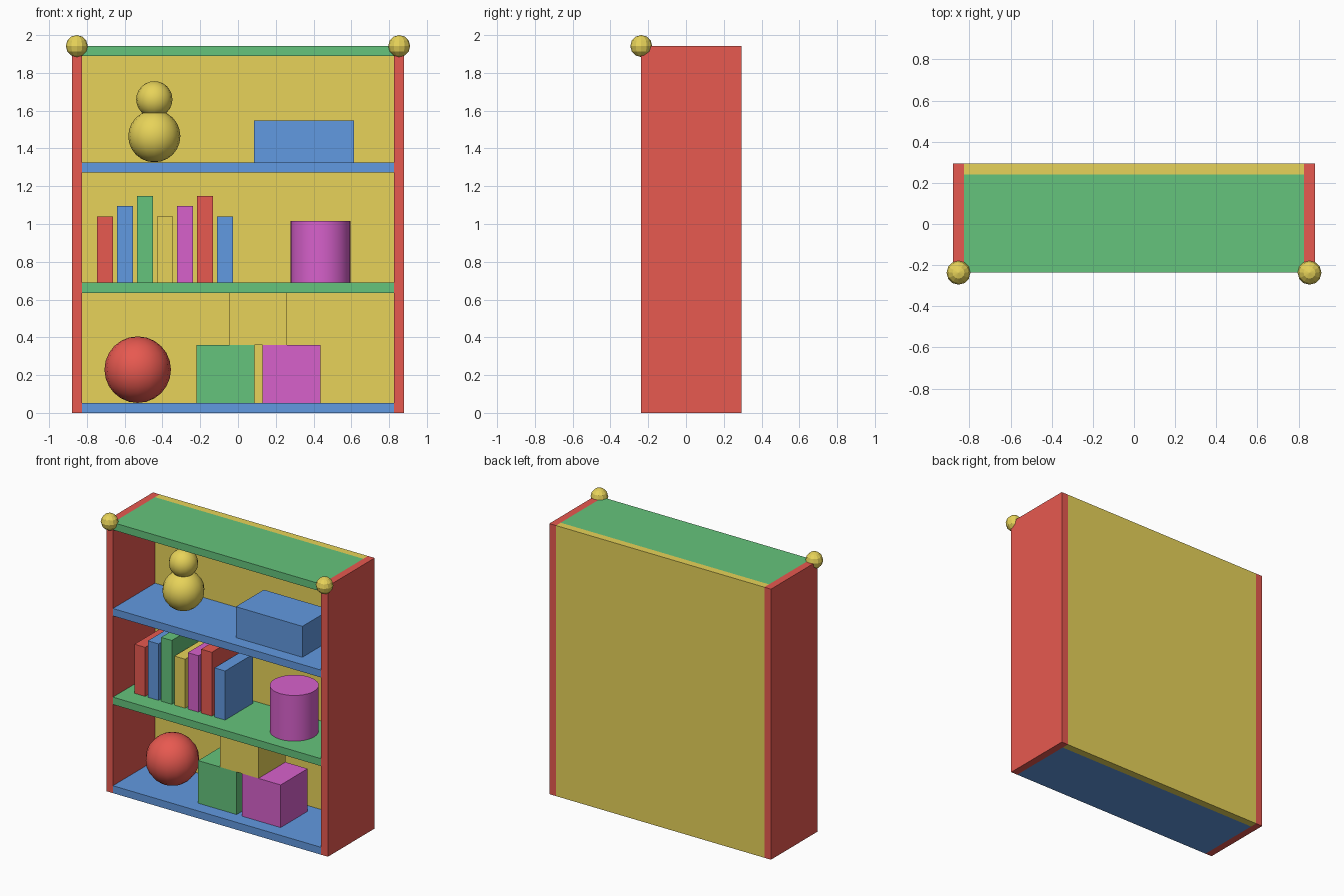
import bpy
import math

if "Cube" in bpy.data.objects:
    bpy.data.objects.remove(bpy.data.objects["Cube"])

COLORS = {
    "red": (0.80, 0.10, 0.08, 1), "blue": (0.12, 0.32, 0.75, 1),
    "green": (0.13, 0.55, 0.20, 1), "yellow": (0.80, 0.65, 0.10, 1),
    "magenta": (0.68, 0.12, 0.60, 1),
}
MATS = {}
for name, rgba in COLORS.items():
    MATS[name] = bpy.data.materials.new(name)
    MATS[name].diffuse_color = rgba


def finish(name, color, smooth=False):
    ob = bpy.context.object
    ob.name = name
    ob.data.materials.append(MATS[color])
    if smooth:
        bpy.ops.object.shade_smooth_by_angle(angle=math.radians(30))
    return ob


def box(name, color, x, y, z):
    """Box from (min, max) ranges."""
    bpy.ops.mesh.primitive_cube_add(size=1, location=[sum(r) / 2 for r in (x, y, z)])
    ob = finish(name, color)
    for v in ob.data.vertices:
        v.co = [c * (r[1] - r[0]) for c, r in zip(v.co, (x, y, z))]
    return ob


def ball(name, color, loc, r, segs=16, rings=12, smooth=True):
    bpy.ops.mesh.primitive_uv_sphere_add(segments=segs, ring_count=rings, radius=r, location=loc)
    return finish(name, color, smooth)


T = 0.053                      # board thickness
W, H = 0.88, 1.942             # half width, height
Y0, Y1 = -0.237, 0.293         # front and back
IN = W - T                     # half inner width
SHELF1, SHELF2 = 0.689, 1.325  # tops of the raised shelves
YC = 0.014                     # depth line of the contents

# Case: sides with finials, back panel, shelves
for side, s in (("left", -1), ("right", 1)):
    box(f"{side}_side_panel", "red", sorted((s * IN, s * W)), (Y0, Y1), (0, H))
    ball(f"{side}_finial", "yellow", (s * (W - T / 2), Y0, H), 0.058, 12, 6, False)
box("back_panel", "yellow", (-IN, IN), (Y1 - T, Y1), (0, H))
for name, color, top in (("bottom_shelf", "blue", T), ("lower_shelf", "green", SHELF1),
                         ("upper_shelf", "blue", SHELF2), ("top_board", "green", H)):
    box(name, color, (-IN, IN), (Y0, Y1 - T), (top - T, top))

# Row of books with three repeating heights
for i, color in enumerate(("red", "blue", "green", "yellow", "magenta", "red", "blue")):
    x = -0.704 + i * 0.1058
    box(f"book_{i + 1}", color, (x - 0.0425, x + 0.0425), (-0.108, 0.209),
        (SHELF1, SHELF1 + 0.352 + (i % 3) * T))

# Canister on the lower shelf
bpy.ops.mesh.primitive_cylinder_add(vertices=32, radius=0.159, depth=0.328,
                                    location=(0.437, YC, SHELF1 + 0.164))
finish("canister", "magenta", True)

# Storage box and two-ball figure on the upper shelf
box("storage_box", "blue", (0.084, 0.613), (YC - 0.159, YC + 0.159), (SHELF2, SHELF2 + 0.222))
ball("figure_body", "yellow", (-0.443, YC, SHELF2 + 0.14), 0.138)
ball("figure_head", "yellow", (-0.443, YC, 1.66), 0.096)

# Ball and stacked toy blocks on the bottom shelf
ball("toy_ball", "red", (-0.531, YC, T + 0.176), 0.176)
B = 0.153
for name, color, x, z in (("left_block", "green", -0.066, T), ("right_block", "magenta", 0.283, T),
                          ("top_block", "yellow", 0.107, T + 2 * B)):
    box(name, color, (x - B, x + B), (YC - B, YC + B), (z, z + 2 * B))

for m in bpy.data.materials:
    if m.users and not m.is_grease_pencil:
        m.use_nodes = True
        m.node_tree.nodes["Principled BSDF"].inputs["Base Color"].default_value = m.diffuse_color
